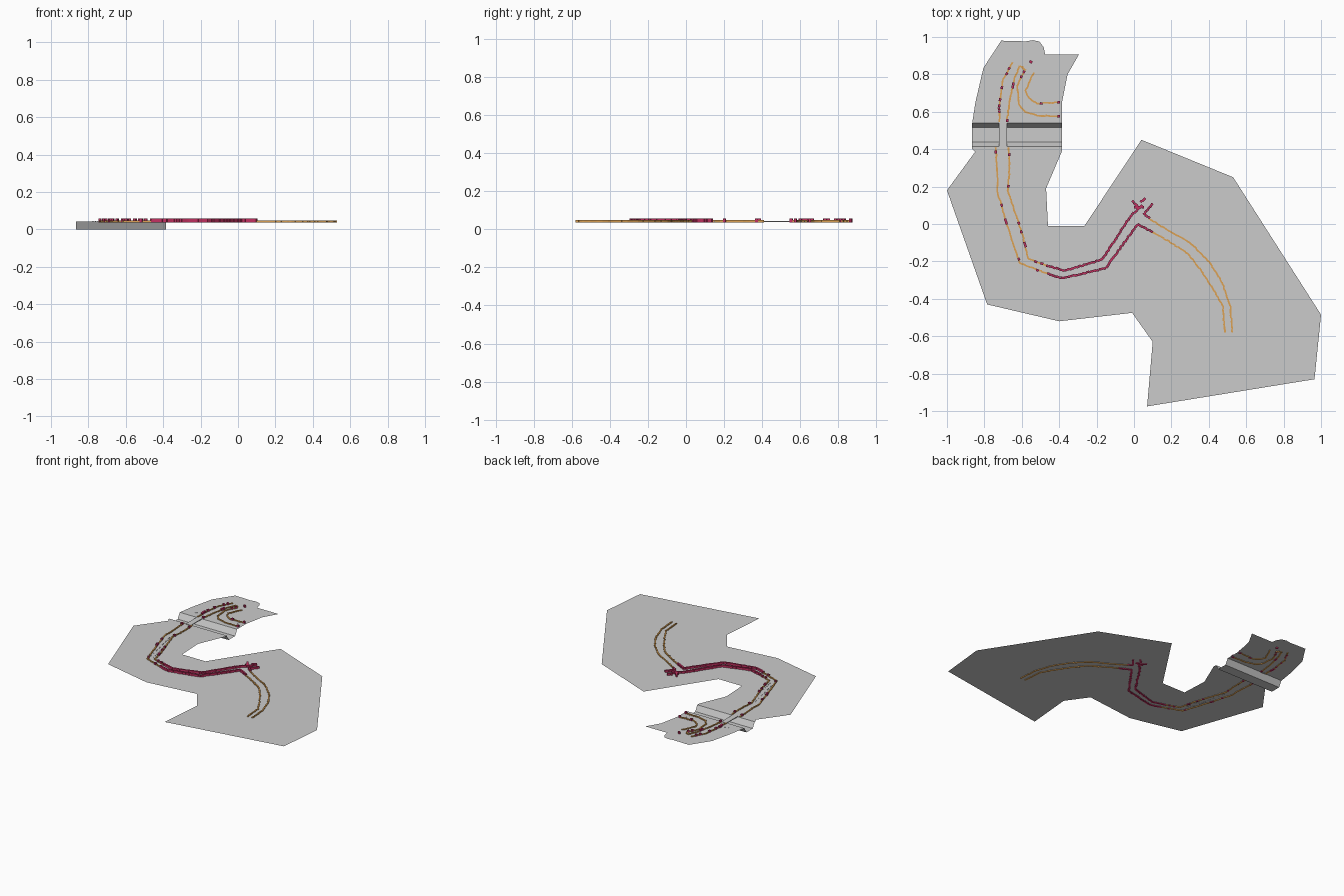
import bpy, bmesh, math, random
from mathutils import Vector, Matrix

if "Cube" in bpy.data.objects:
    bpy.data.objects.remove(bpy.data.objects["Cube"])

random.seed(4)
Z = 0.042  # ground level


def material(name, rgb):
    m = bpy.data.materials.new(name)
    m.diffuse_color = (*rgb, 1)
    m.use_nodes = True
    m.node_tree.nodes["Principled BSDF"].inputs["Base Color"].default_value = m.diffuse_color
    return m


ORANGE = material("orange", (0.72, 0.36, 0.09))
CRIMSON = material("crimson", (0.55, 0.03, 0.12))


def finish(bm, name, mats=()):
    me = bpy.data.meshes.new(name)
    bm.to_mesh(me)
    bm.free()
    for m in mats:
        me.materials.append(m)
    ob = bpy.data.objects.new(name, me)
    bpy.context.collection.objects.link(ob)
    return ob


def sheet(name, outline):
    bm = bmesh.new()
    f = bm.faces.new([bm.verts.new((x, y, Z)) for x, y in outline])
    f.normal_update()
    if f.normal.z < 0:
        f.normal_flip()
    bmesh.ops.triangulate(bm, faces=bm.faces[:])
    bmesh.ops.dissolve_limit(bm, angle_limit=0.01, verts=bm.verts[:], edges=bm.edges[:])
    return finish(bm, name)


# Ground on both sides of the trench
sheet("south_ground", [
    (-.865, .415), (-.865, .40), (-.85, .385), (-1, .18), (-.785, -.43), (-.40, -.52),
    (-.01, -.475), (.10, -.63), (.07, -.975), (.965, -.83), (1, -.485), (.53, .25),
    (.04, .45), (-.265, -.01), (-.46, -.01), (-.47, .19), (-.385, .39), (-.385, .415)])
sheet("north_ground", [
    (-.865, .54), (-.385, .54), (-.385, .65), (-.355, .80), (-.295, .905), (-.475, .905),
    (-.483, .945), (-.505, .975), (-.54, .983), (-.58, .976), (-.62, .978), (-.71, .98),
    (-.805, .835), (-.848, .65)])

# Trench: open profile swept along x
bm = bmesh.new()
rows = [[bm.verts.new((x, y, z)) for x in (-.865, -.385)]
        for y, z in ((.415, Z), (.438, 0), (.515, 0), (.54, Z))]
for a, b in zip(rows, rows[1:]):
    bm.faces.new((a[0], a[1], b[1], b[0]))
finish(bm, "trench")

# Flat bridge deck over the trench
bm = bmesh.new()
bmesh.ops.create_cube(bm, size=1, matrix=Matrix.Translation((-.70, .476, Z))
                      @ Matrix.Diagonal((.042, .14, .005, 1)))
finish(bm, "bridge_deck")


def block(bm, pos, angle, size, index):
    r = bmesh.ops.create_cube(bm, size=1, matrix=Matrix.Translation(pos)
                              @ Matrix.Rotation(angle, 4, 'Z') @ Matrix.Diagonal((*size, 1)))
    for f in {f for v in r["verts"] for f in v.link_faces}:
        f.material_index = index


def border(name, pts, red=0.0, step=0.016):
    """Row of edging blocks; red is the share of tall crimson ones."""
    bm = bmesh.new()
    for a, b in zip(pts, pts[1:]):
        a, b = Vector(a), Vector(b)
        d = b - a
        n = max(1, round(d.length / step))
        ang = math.atan2(d.y, d.x)
        side = Vector((-d.y, d.x)).normalized()
        for i in range(n):
            p = a + d * ((i + .5) / n) + side * random.uniform(-.002, .002)
            turn = ang + random.uniform(-.12, .12)
            if random.random() < red:
                block(bm, (p.x, p.y, .047), turn, (d.length / n * .95, .013, .020), 1)
            else:
                block(bm, (p.x, p.y, .043), turn, (d.length / n * 1.05, .009, .011), 0)
    return finish(bm, name, (ORANGE, CRIMSON))


# South-east lane edges
border("lane_edge_outer", [(.08, .03), (.19, -.04), (.30, -.10), (.40, -.20), (.47, -.31),
                           (.515, -.44), (.525, -.58)])
border("lane_edge_inner", [(.10, -.045), (.19, -.095), (.29, -.16), (.36, -.25), (.43, -.36),
                           (.475, -.44), (.485, -.58)])

# Crimson walls and stubs at the junction
border("wall_south", [(.10, -.045), (.02, .0), (-.15, -.235), (-.38, -.29), (-.45, -.27)], 1, .013)
border("wall_north", [(.0, .06), (-.02, .04), (-.17, -.19), (-.37, -.25), (-.47, -.222)], 1, .013)
for i, pts in enumerate([[(.05, .05), (.10, .11)], [(-.01, .125), (.03, .085)],
                         [(.0, .09), (.055, .09)], [(.035, .115), (.06, .14)],
                         [(.06, .05), (.085, .03)], [(.0, .06), (.045, .10)]]):
    border(f"junction_wall_{i}", pts, 1, .013)

# West lane edges up to the bridge
border("west_edge_outer", [(-.45, -.27), (-.61, -.21), (-.655, -.08), (-.73, .17),
                           (-.73, .28), (-.74, .41)], .22)
border("west_edge_inner", [(-.47, -.222), (-.565, -.185), (-.59, -.08), (-.675, .18),
                           (-.665, .30), (-.67, .41)], .22)

# Winding lane edges north of the trench
border("north_edge_left", [(-.72, .545), (-.72, .64), (-.70, .77), (-.65, .865)], .25)
border("north_edge_middle", [(-.68, .545), (-.665, .66), (-.635, .79), (-.61, .845), (-.58, .82)], .1)
border("north_edge_bend", [(-.595, .845), (-.585, .82), (-.625, .74), (-.615, .64),
                           (-.585, .60), (-.52, .58), (-.395, .575)], .15)
border("north_edge_inner", [(-.535, .81), (-.56, .76), (-.58, .71), (-.56, .67), (-.52, .645),
                            (-.395, .65)], .15)
border("north_edge_stub", [(-.56, .87), (-.545, .86)], 1)

# Grey stepping studs
bm = bmesh.new()
for a, b, n in (((-.655, .15), (-.59, -.17), 26), ((-.685, .16), (-.62, -.15), 22),
                ((-.775, .595), (-.75, .605), 3), ((-.44, .59), (-.44, .64), 4)):
    for i in range(n):
        p = Vector(a).lerp(Vector(b), i / (n - 1))
        block(bm, (p.x, p.y, Z), .2, (.004, .004, .004), 0)
finish(bm, "stepping_studs")
